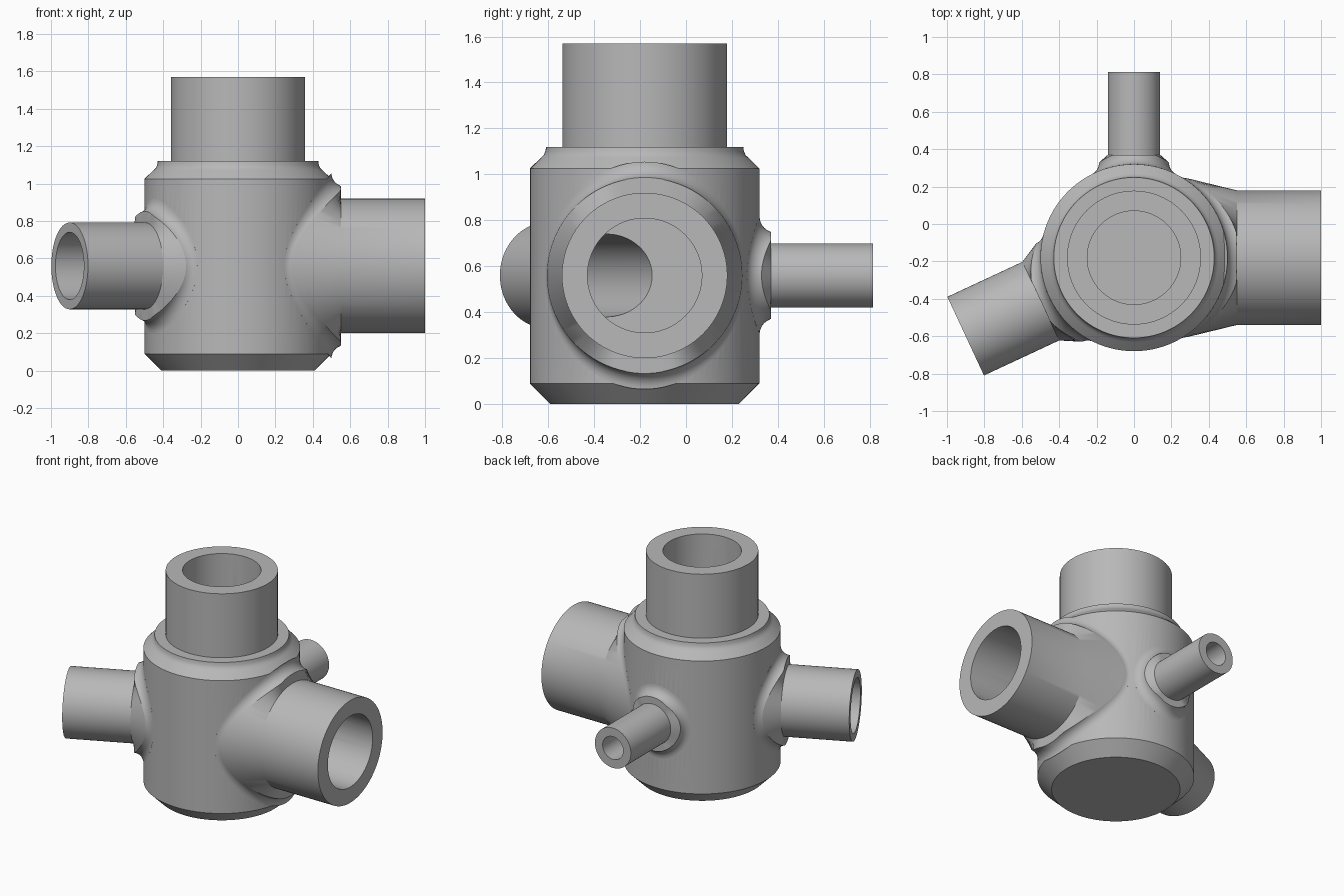
import bpy, bmesh
from math import sin, cos, pi, sqrt, radians
from mathutils import Matrix, Vector

cube = bpy.data.objects.get("Cube")
if cube:
    bpy.data.objects.remove(cube, do_unlink=True)

SEG = 96
BODY_R = 0.5       # main barrel radius
FILLET = 0.07      # blend between barrel and branch collars
AXIS_Y = -0.18     # barrel axis position
MID_Z = 0.56       # height of all branch axes
COLLAR_END = 0.55

steel = bpy.data.materials.new("plain_grey")
steel.use_nodes = True
GREY = (0.48, 0.48, 0.48, 1)
steel.diffuse_color = GREY
steel.node_tree.nodes["Principled BSDF"].inputs["Base Color"].default_value = GREY


def loft(name, rings, matrix):
    """Skin a stack of equal rings and cap both ends."""
    bm = bmesh.new()
    rows = [[bm.verts.new(p) for p in ring] for ring in rings]
    for a, b in zip(rows, rows[1:]):
        for i in range(SEG):
            j = (i + 1) % SEG
            bm.faces.new((a[i], a[j], b[j], b[i]))
    bm.faces.new(rows[0][::-1])
    bm.faces.new(rows[-1])
    bmesh.ops.transform(bm, matrix=matrix, verts=bm.verts)
    bmesh.ops.recalc_face_normals(bm, faces=bm.faces)
    mesh = bpy.data.meshes.new(name)
    bm.to_mesh(mesh)
    bm.free()
    mesh.materials.append(steel)
    obj = bpy.data.objects.new(name, mesh)
    bpy.context.collection.objects.link(obj)
    return obj


def circle(r, d):
    """Ring of radius r around the local x axis at distance d."""
    return [Vector((d, r * cos(2 * pi * i / SEG), r * sin(2 * pi * i / SEG)))
            for i in range(SEG)]


def turned(name, profile, matrix):
    return loft(name, [circle(r, d) for r, d in profile], matrix)


def fillet_rings(r, steps=8):
    """Rolling-ball blend from the barrel surface onto a collar of radius r."""
    rings = [[] for _ in range(steps + 2)]
    for i in range(SEG):
        a = 2 * pi * i / SEG
        out = Vector((0, cos(a), sin(a)))
        c = out * (r + FILLET)
        c.x = sqrt((BODY_R + FILLET) ** 2 - c.y ** 2)
        to_body = -Vector((c.x, c.y, 0)).normalized()
        foot = c + to_body * FILLET
        rings[0].append(Vector((foot.x - 0.06, foot.y * 0.88, foot.z * 0.88)))
        for k in range(steps + 1):
            p = c + to_body.slerp(-out, k / steps) * FILLET
            p.x = min(p.x, COLLAR_END)
            rings[k + 1].append(p)
    return rings


def combine(target, tool, operation):
    mod = target.modifiers.new(operation.lower(), 'BOOLEAN')
    mod.operation = operation
    mod.solver = 'EXACT'
    mod.object = tool
    bpy.context.view_layer.objects.active = target
    bpy.ops.object.modifier_apply(modifier=mod.name)
    bpy.data.objects.remove(tool, do_unlink=True)


# Barrel with chamfered foot, stepped shoulder and upright neck
upright = Matrix.Translation((0, AXIS_Y, 0)) @ Matrix.Rotation(-pi / 2, 4, 'Y')
barrel = [(0.41, 0), (0.5, 0.09), (0.5, 1.025), (0.452, 1.072), (0.44, 1.083),
          (0.432, 1.1), (0.429, 1.12), (0.358, 1.12), (0.358, 1.57)]
body = turned("fitting_body", barrel, upright)

# Side branches: heading, collar radius, pipe radius, bore radius, bore start
branches = [
    ("left_branch", 0, 0.425, 0.36, 0.249, -0.356),
    ("back_branch", 90, 0.187, 0.14, 0.08, 0.0),
    ("angled_branch", 205, 0.29, 0.232, 0.18, 0.0),
]
bores = [turned("neck_bore", [(0.25, 0.2), (0.25, 1.7)], upright)]
for name, heading, collar, pipe, bore, start in branches:
    place = (Matrix.Translation((0, AXIS_Y, MID_Z))
             @ Matrix.Rotation(radians(heading), 4, 'Z'))
    end = 1.0 if heading == 0 else 0.993
    rings = fillet_rings(collar) + [circle(pipe, COLLAR_END), circle(pipe, end)]
    combine(body, loft(name, rings, place), 'UNION')
    bores.append(turned(name + "_bore", [(bore, start), (bore, 1.2)], place))

# Drill the connected bores
for tool in bores:
    combine(body, tool, 'DIFFERENCE')

for o in bpy.context.selected_objects:
    o.select_set(False)
body.select_set(True)
bpy.context.view_layer.objects.active = body
bpy.ops.object.shade_smooth_by_angle(angle=radians(25))
